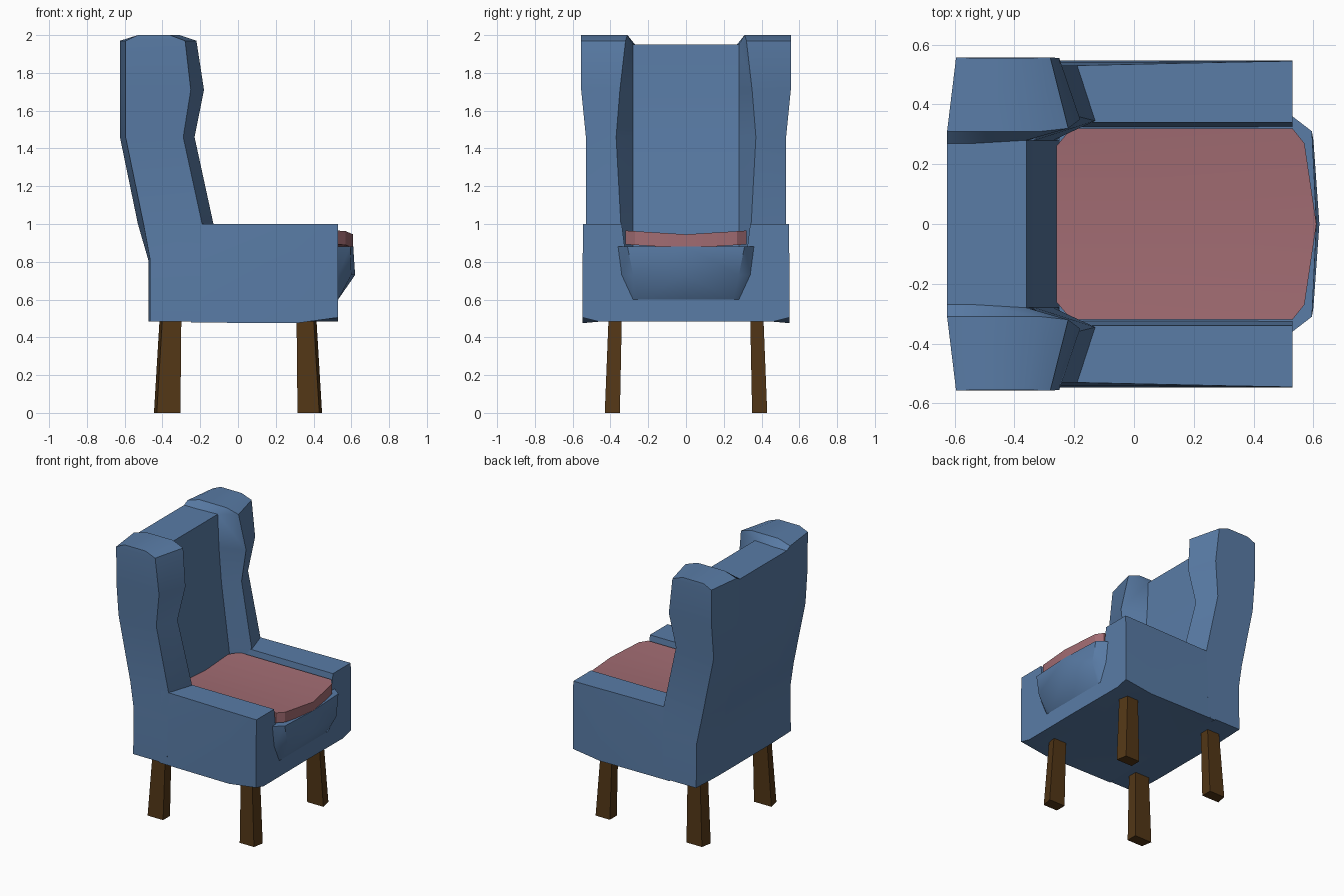
import bpy, bmesh, math

if "Cube" in bpy.data.objects:
    bpy.data.objects.remove(bpy.data.objects["Cube"])


def material(name, rgb):
    m = bpy.data.materials.new(name)
    m.diffuse_color = (*rgb, 1)
    m.use_nodes = True
    m.node_tree.nodes["Principled BSDF"].inputs["Base Color"].default_value = m.diffuse_color
    return m


BLUE = material("blue_fabric", (0.10, 0.20, 0.38))
PINK = material("pink_fabric", (0.36, 0.15, 0.17))
WOOD = material("dark_wood", (0.085, 0.037, 0.008))


def loft(name, rings, mat, caps=(True, True), extra=(), closed=False, mirror=True, smooth=35):
    """Skin a list of rings; half sections are mirrored across y = 0."""
    bm = bmesh.new()
    n = len(rings[0])
    for sign in ((1, -1) if mirror else (1,)):
        rows = [[bm.verts.new((x, sign * y, z)) for x, y, z in r] for r in rings]
        for a, b in zip(rows, rows[1:]):
            for i in range(n if closed else n - 1):
                j = (i + 1) % n
                bm.faces.new((a[i], a[j], b[j], b[i]))
        for row, cap in ((rows[0], caps[0]), (rows[-1], caps[1])):
            if cap:
                bm.faces.new(row)
        for f in extra:
            bm.faces.new([rows[-1][i] for i in f])
    bmesh.ops.remove_doubles(bm, verts=bm.verts, dist=0.0005)
    bmesh.ops.recalc_face_normals(bm, faces=bm.faces)
    me = bpy.data.meshes.new(name)
    bm.to_mesh(me)
    bm.free()
    me.materials.append(mat)
    ob = bpy.data.objects.new(name, me)
    bpy.context.collection.objects.link(ob)
    if smooth:
        bpy.ops.object.select_all(action='DESELECT')
        ob.select_set(True)
        bpy.context.view_layer.objects.active = ob
        bpy.ops.object.shade_smooth_by_angle(angle=math.radians(smooth))
    return ob


# Winged backrest: half cross-sections stacked upwards
def back_ring(z, back, corner, outer, inner, recess, width, inner_y, mid_z=None):
    c = z if mid_z is None else mid_z
    return [(back, 0, c), (back, 0.27, c), (back, 0.31, z), (corner, width, z),
            (outer, width, z), (inner, inner_y, z), (recess, 0.28, c), (recess, 0, c)]


back_rings = [
    back_ring(0.485, -0.475, -0.465, -0.19, -0.20, -0.25, 0.547, 0.335),
    back_ring(0.81, -0.475, -0.465, -0.19, -0.20, -0.25, 0.54, 0.335),
    back_ring(1.00, -0.53, -0.50, -0.19, -0.13, -0.27, 0.53, 0.345),
    back_ring(1.46, -0.625, -0.595, -0.29, -0.23, -0.33, 0.53, 0.37),
    back_ring(1.71, -0.625, -0.595, -0.25, -0.18, -0.35, 0.555, 0.35),
    back_ring(1.97, -0.625, -0.595, -0.28, -0.22, -0.36, 0.557, 0.32, 1.95),
    back_ring(2.00, -0.53, -0.53, -0.36, -0.31, -0.36, 0.555, 0.31, 1.95),
]
loft("winged_backrest", back_rings, BLUE, (True, False),
     extra=((0, 1, 6, 7), (1, 2, 5, 6), (2, 3, 4, 5)))


# Seat base with arms: half sections running from back to front
def arm_section(x, corner_z, mid_y, top_y):
    return [(x, 0, 0.485), (x, 0.46, 0.483), (x, 0.547, corner_z), (x, mid_y, 0.81),
            (x, top_y, 1.0), (x, 0.34, 1.0), (x, 0.325, 0.88), (x, 0, 0.88)]


loft("seat_base_and_arms",
     [arm_section(-0.25, 0.478, 0.54, 0.53), arm_section(-0.19, 0.478, 0.54, 0.53),
      arm_section(0.31, 0.475, 0.545, 0.541), arm_section(0.53, 0.505, 0.547, 0.545)], BLUE)

# Bulging front panel below the cushion
loft("seat_front_panel", [
    [(0.40, 0, 0.60), (0.40, 0.28, 0.60), (0.53, 0.28, 0.60), (0.53, 0.25, 0.60), (0.53, 0, 0.60)],
    [(0.40, 0, 0.73), (0.40, 0.32, 0.73), (0.53, 0.34, 0.73), (0.60, 0.28, 0.73), (0.62, 0, 0.73)],
    [(0.40, 0, 0.882), (0.40, 0.32, 0.882), (0.53, 0.36, 0.882), (0.595, 0.31, 0.882), (0.61, 0, 0.882)],
], BLUE, smooth=40)

# Slightly dished seat cushion
outline = [(-0.26, 0), (-0.26, 0.26), (-0.21, 0.32), (0.53, 0.32), (0.57, 0.27), (0.61, 0)]
loft("seat_cushion",
     [[(x, y, z + 0.02 * y / 0.32) for x, y in outline] for z in (0.872, 0.945)], PINK, smooth=30)

# Four splayed legs
for label, sx, dx in (("front", 1, 0.0), ("rear", -1, -0.01)):
    for side, sy in (("right", -1), ("left", 1)):
        foot = [(0.315, 0.43), (0.43, 0.43), (0.445, 0.35), (0.315, 0.35)]
        head = [(0.31, 0.41), (0.40, 0.41), (0.415, 0.34), (0.31, 0.34)]
        rings = [[(sx * (x + dx * (i < 1 or i > 2)), sy * y, z) for i, (x, y) in enumerate(p)]
                 for p, z in ((foot, 0.0), (head, 0.50))]
        loft(f"{label}_{side}_leg", rings, WOOD, closed=True, mirror=False, smooth=0)
